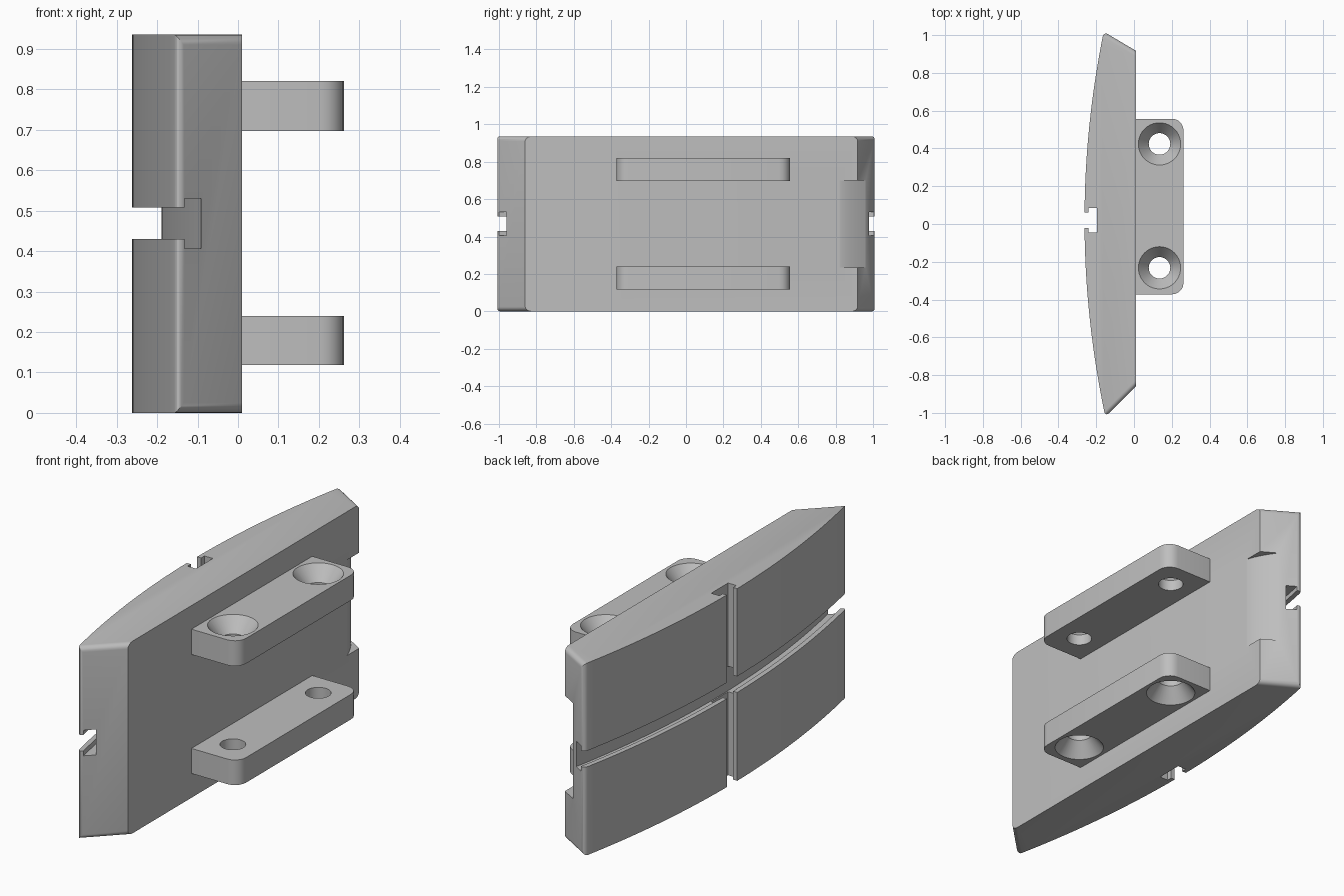
import bpy
import bmesh
import math

HEIGHT = 0.935
MID_Z = 0.468

cube = bpy.data.objects.get("Cube")
if cube:
    bpy.data.objects.remove(cube, do_unlink=True)

grey = bpy.data.materials.new("plain grey")
grey.use_nodes = True
colour = (0.52, 0.52, 0.52, 1)
grey.diffuse_color = colour
grey.node_tree.nodes["Principled BSDF"].inputs["Base Color"].default_value = colour


def prism(name, outline, low, high, round_edges=None, radius=0.03):
    """Extrude an (x, y) outline from low to high, rounding the chosen edges."""
    bm = bmesh.new()
    base = bm.faces.new([bm.verts.new((x, y, low)) for x, y in outline])
    top = bmesh.ops.extrude_face_region(bm, geom=[base])["geom"]
    bmesh.ops.translate(bm, vec=(0, 0, high - low),
                        verts=[v for v in top if isinstance(v, bmesh.types.BMVert)])
    bmesh.ops.recalc_face_normals(bm, faces=bm.faces)
    if round_edges:
        bmesh.ops.bevel(bm, geom=[e for e in bm.edges if round_edges(e)],
                        offset=radius, segments=5, profile=0.5, affect='EDGES')
    mesh = bpy.data.meshes.new(name)
    bm.to_mesh(mesh)
    bm.free()
    mesh.materials.append(grey)
    obj = bpy.data.objects.new(name, mesh)
    bpy.context.collection.objects.link(obj)
    return obj


def box(name, x0, x1, y0, y1, z0, z1):
    return prism(name, [(x0, y0), (x1, y0), (x1, y1), (x0, y1)], z0, z1)


def cone(name, x, y, z, depth, r_low, r_high):
    bm = bmesh.new()
    bmesh.ops.create_cone(bm, cap_ends=True, segments=40,
                          radius1=r_low, radius2=r_high, depth=depth)
    bmesh.ops.translate(bm, vec=(x, y, z), verts=bm.verts)
    mesh = bpy.data.meshes.new(name)
    bm.to_mesh(mesh)
    bm.free()
    mesh.materials.append(grey)
    obj = bpy.data.objects.new(name, mesh)
    bpy.context.collection.objects.link(obj)
    return obj


def cut(obj, cutters):
    for cutter in cutters:
        cutter.hide_render = True
        mod = obj.modifiers.new("cut", 'BOOLEAN')
        mod.operation = 'DIFFERENCE'
        mod.solver = 'EXACT'
        mod.object = cutter
        bpy.context.view_layer.objects.active = obj
        bpy.ops.object.modifier_apply(modifier=mod.name)
        bpy.data.objects.remove(cutter, do_unlink=True)


def smooth(obj):
    bpy.ops.object.select_all(action='DESELECT')
    obj.select_set(True)
    bpy.context.view_layer.objects.active = obj
    bpy.ops.object.shade_smooth_by_angle(angle=math.radians(25))


def arc(y, offset=0):
    """x of the bowed outer face, moved inward by offset."""
    return -0.262 + 0.102 * (y - 0.02) ** 2 + offset


def arc_points(y0, y1, offset=0, steps=28):
    ys = [y0 + (y1 - y0) * i / steps for i in range(steps + 1)]
    return [(arc(y, offset), y) for y in ys]


# Bowed plate with slanted, rounded ends
def end_edge(edge):
    a, b = (v.co for v in edge.verts)
    if abs(a.z - b.z) > 0.1:
        return abs(a.y) > 1
    return abs(a.x - b.x) > 0.1


plate = prism("bowed_plate", [(0.01, -0.86), (0.01, 0.917)] + arc_points(1.018, -1.02),
              0, HEIGHT, end_edge, 0.025)

# T-shaped slot following the bow, and a straight one crossing it
long_mouth = prism("long_mouth", arc_points(-1.1, 1.1, 0.03) + arc_points(1.1, -1.1, -0.1),
                   0.43, 0.508)
long_slot = prism("long_slot", arc_points(-1.1, 1.1, 0.073) + arc_points(1.1, -1.1, 0.024),
                  0.406, 0.53)
cross_mouth = box("cross_mouth", -0.4, -0.23, -0.02, 0.06, -0.1, 1.1)
cross_slot = box("cross_slot", -0.24, -0.195, -0.045, 0.085, -0.1, 1.1)

# Finger scoop in the back of one end
scoop_curve = [(0.012 - 0.075 * t ** 1.4, 0.81 + 0.15 * t) for t in
               [i / 10 for i in range(12)]]
scoop = prism("scoop", scoop_curve + [(0.1, 1.0), (0.1, 0.81)], 0.235, 0.70)
cut(plate, [long_mouth, long_slot, cross_mouth, cross_slot, scoop])
smooth(plate)


# Mounting bars with countersunk holes facing outward
def outer_corner(edge):
    a, b = (v.co for v in edge.verts)
    return abs(a.z - b.z) > 0.1 and a.x > 0.2


for name, low, high, side in (("lower_bar", 0.118, 0.24, -1), ("upper_bar", 0.697, 0.82, 1)):
    outline = [(0.008, -0.372), (0.262, -0.372), (0.262, 0.557), (0.008, 0.557)]
    bar = prism(name, outline, low, high, outer_corner, 0.06)
    face = high if side > 0 else low
    cutters = []
    for y in (-0.232, 0.424):
        radii = (0.057, 0.112) if side > 0 else (0.112, 0.057)
        cutters.append(cone("hole", 0.135, y, (low + high) / 2, 0.3, 0.057, 0.057))
        cutters.append(cone("countersink", 0.135, y, face - side * 0.0349, 0.07, *radii))
    cut(bar, cutters)
    smooth(bar)
